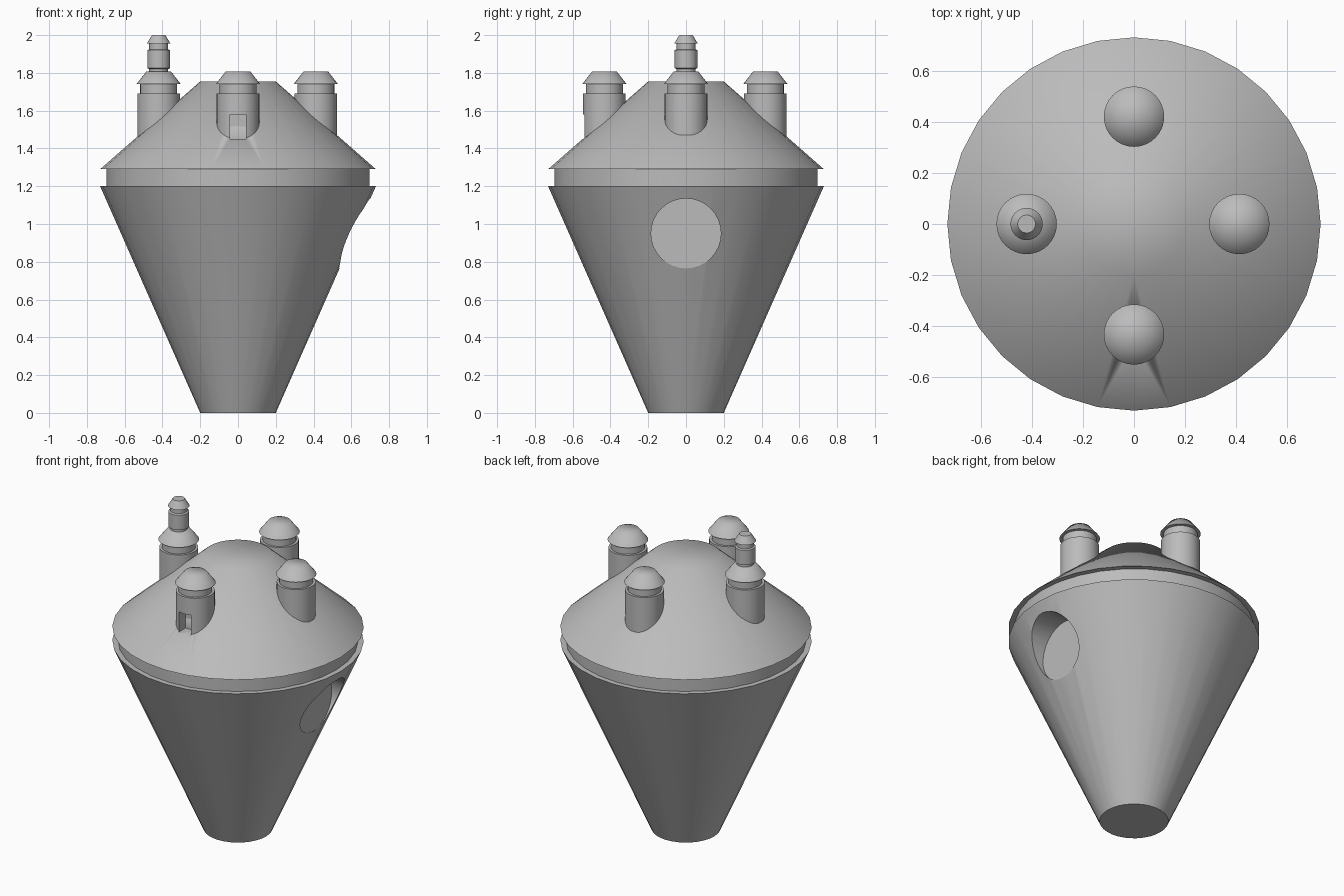
import bpy, math

cube = bpy.data.objects.get("Cube")
if cube:
    bpy.data.objects.remove(cube)

# Single material
grey = bpy.data.materials.new("plain grey")
grey.use_nodes = True
color = (0.5, 0.5, 0.5, 1)
grey.diffuse_color = color
grey.node_tree.nodes["Principled BSDF"].inputs["Base Color"].default_value = color


def lathe(name, profile, center=(0, 0), sides=32):
    """Closed solid of revolution from (radius, height) pairs, bottom to top."""
    verts, faces = [], []
    for r, z in profile:
        for i in range(sides):
            a = math.tau * i / sides
            verts.append((r * math.cos(a), r * math.sin(a), z))
    for k in range(len(profile) - 1):
        for i in range(sides):
            j = (i + 1) % sides
            a, b = k * sides, (k + 1) * sides
            faces.append((a + i, a + j, b + j, b + i))
    faces.append(tuple(reversed(range(sides))))
    faces.append(tuple(range(len(verts) - sides, len(verts))))
    mesh = bpy.data.meshes.new(name)
    mesh.from_pydata(verts, [], faces)
    mesh.materials.append(grey)
    obj = bpy.data.objects.new(name, mesh)
    obj.location = (*center, 0)
    bpy.context.collection.objects.link(obj)
    return obj


def cut(obj, cutter):
    mod = obj.modifiers.new("recess", 'BOOLEAN')
    mod.operation = 'DIFFERENCE'
    mod.solver = 'EXACT'
    mod.object = cutter
    bpy.context.view_layer.objects.active = obj
    bpy.ops.object.modifier_apply(modifier=mod.name)


def smooth(obj, angle):
    bpy.ops.object.select_all(action='DESELECT')
    obj.select_set(True)
    bpy.context.view_layer.objects.active = obj
    bpy.ops.object.shade_smooth_by_angle(angle=math.radians(angle))


# Tapered body, recessed collar and conical roof
body = lathe("body", [(0.2, 0), (0.73, 1.2)])
collar = lathe("collar", [(0.697, 1.19), (0.697, 1.3)])
roof = lathe("roof", [(0.73, 1.29), (0.2, 1.755)])

# Four turrets, each with a grooved neck and a chamfered cap
turret_profile = [(0.113, 1.35), (0.113, 1.69), (0.098, 1.69),
                  (0.098, 1.74), (0.118, 1.74), (0.065, 1.808)]
turrets = {}
for side, center in {"left": (0.412, 0), "right": (-0.42, 0),
                     "front": (0, -0.432), "back": (0, 0.42)}.items():
    turrets[side] = lathe(side + "_turret", turret_profile, center)

# Small chimney on the right turret
chimney = lathe("chimney", [(0.05, 1.8), (0.05, 1.82), (0.06, 1.825), (0.06, 1.92),
                            (0.05, 1.925), (0.05, 1.955), (0.063, 1.955),
                            (0.035, 2.0)], (-0.42, 0))

# Round porthole on the left side of the body, with a flat upright back
bpy.ops.mesh.primitive_cylinder_add(vertices=32, radius=0.185, depth=0.4,
                                    location=(0.735, 0, 0.95),
                                    rotation=(0, math.pi / 2, 0))
porthole_cutter = bpy.context.object
porthole_cutter.name = "porthole_cutter"
cut(body, porthole_cutter)

# Doorway in the foot of the front turret
bpy.ops.mesh.primitive_cube_add(size=1, location=(0, -0.56, 1.515))
doorway_cutter = bpy.context.object
doorway_cutter.name = "doorway_cutter"
doorway_cutter.scale = (0.085, 0.18, 0.13)
cut(turrets["front"], doorway_cutter)
cut(roof, doorway_cutter)

for cutter in (porthole_cutter, doorway_cutter):
    bpy.data.objects.remove(cutter)

for obj in (body, collar, roof, chimney, *turrets.values()):
    smooth(obj, 55)
